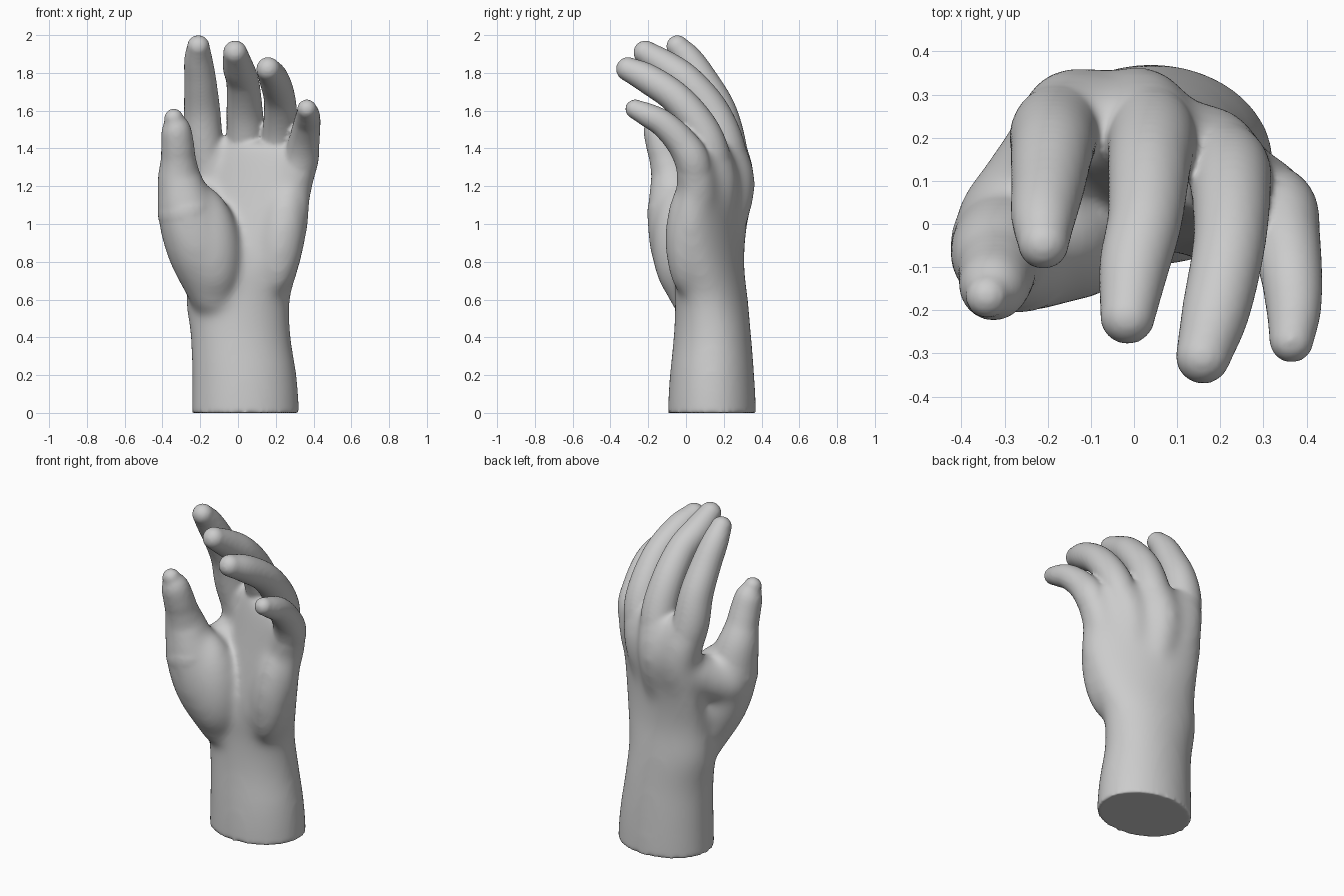
import bpy, bmesh, math
from mathutils import Vector, Matrix

if "Cube" in bpy.data.objects:
    bpy.data.objects.remove(bpy.data.objects["Cube"])

bm = bmesh.new()


def spline(pts, steps=6):
    """Catmull-Rom interpolation of tuples of any length."""
    p = [Vector(q) for q in pts]
    p = [2 * p[0] - p[1]] + p + [2 * p[-1] - p[-2]]
    out = []
    for i in range(1, len(p) - 2):
        a, b, c, d = p[i - 1:i + 3]
        for k in range(steps):
            t = k / steps
            out.append(0.5 * (2 * b + (c - a) * t + (2 * a - 5 * b + 4 * c - d) * t * t
                              + (3 * b - a - 3 * c + d) * t ** 3))
    return out + [p[-2]]


def skin(rings):
    """Closed solid through rings of points."""
    vs = [[bm.verts.new(c) for c in r] for r in rings]
    n = len(vs[0])
    for lo, hi in zip(vs, vs[1:]):
        for i in range(n):
            j = (i + 1) % n
            bm.faces.new((lo[i], lo[j], hi[j], hi[i]))
    bm.faces.new(vs[0][::-1])
    bm.faces.new(vs[-1])


def ball(center, radii, tilt=0):
    m = (Matrix.Translation(center) @ Matrix.Rotation(math.radians(tilt), 4, 'Y')
         @ Matrix.Diagonal((*radii, 1)))
    bmesh.ops.create_uvsphere(bm, u_segments=32, v_segments=16, radius=1, matrix=m)


def tube(pts, grow=0):
    """Round-ended tube; each point is x, y, z, radius."""
    path = spline(pts)
    rings = []
    for i, q in enumerate(path):
        tan = (path[min(i + 1, len(path) - 1)] - path[max(i - 1, 0)]).to_3d()
        rot = Vector((0, 0, 1)).rotation_difference(tan)
        q[3] += grow
        rings.append([q.to_3d() + rot @ Vector((q[3] * math.cos(a), q[3] * math.sin(a), 0))
                      for a in (math.tau * k / 28 for k in range(28))])
    skin(rings)
    for q in (path[0], path[-1]):
        ball(q.to_3d(), (q[3],) * 3)


def fuse(name, voxel, rounds, swell):
    """Turn the collected solids into one blended object."""
    bmesh.ops.recalc_face_normals(bm, faces=bm.faces)
    me = bpy.data.meshes.new(name)
    bm.to_mesh(me)
    bm.clear()
    ob = bpy.data.objects.new(name, me)
    bpy.context.collection.objects.link(ob)
    m = ob.modifiers.new("fuse", 'REMESH')
    m.mode, m.voxel_size, m.use_smooth_shade = 'VOXEL', voxel, True
    m = ob.modifiers.new("soften", 'SMOOTH')
    m.factor, m.iterations = .5, rounds
    if swell:
        m = ob.modifiers.new("swell", 'DISPLACE')
        m.strength, m.mid_level = swell, 0
    return ob


# forearm, wrist and palm: z, centre x, centre y, half width, half depth, turn
body = [(-.3, .04, .137, .28, .228, 0), (0, .04, .137, .28, .228, 0), (.2, .033, .138, .272, .218, 0),
        (.4, .015, .14, .26, .2, 0), (.6, .0, .135, .272, .185, -8), (.8, .035, .12, .30, .165, -18),
        (1.0, .06, .13, .33, .145, -24), (1.2, .075, .16, .335, .135, -27),
        (1.34, .085, .16, .315, .11, -27), (1.43, .08, .15, .26, .075, -27)]
rings = []
for z, cx, cy, a, b, deg in spline(body):
    c, s = math.cos(math.radians(deg)), math.sin(math.radians(deg))
    ring = []
    for k in range(64):
        u, v = a * math.cos(math.tau * k / 64), b * math.sin(math.tau * k / 64)
        ring.append((cx + u * c - v * s, cy + u * s + v * c, z))
    rings.append(ring)
skin(rings)

# finger paths from metacarpal to tip: index, middle, ring, little
fingers = [
    [(-.10, .2, .9, .08), (-.13, .25, 1.2, .11), (-.18, .215, 1.42, .1), (-.19, .17, 1.6, .092),
     (-.2, .085, 1.76, .081), (-.21, .015, 1.87, .071), (-.21, -.045, 1.94, .056)],
    [(.02, .2, .9, .08), (.01, .25, 1.2, .112), (.04, .205, 1.42, .1), (.035, .13, 1.6, .092),
     (.025, .01, 1.75, .083), (.0, -.1, 1.833, .077), (-.015, -.215, 1.908, .06)],
    [(.12, .14, .9, .08), (.165, .165, 1.2, .108), (.215, .13, 1.38, .095), (.225, .07, 1.52, .088),
     (.22, -.05, 1.665, .08), (.19, -.2, 1.768, .075), (.16, -.307, 1.82, .06)],
    [(.21, .06, .9, .08), (.28, .06, 1.17, .1), (.33, .035, 1.33, .09), (.35, -.03, 1.44, .078),
     (.365, -.12, 1.53, .068), (.37, -.2, 1.575, .06), (.365, -.27, 1.608, .048)]]
thumb = [(-.13, .04, .64, .13), (-.21, -.02, .86, .16), (-.27, -.05, 1.06, .152), (-.308, -.07, 1.23, .115),
         (-.316, -.1, 1.34, .09), (-.32, -.125, 1.42, .083), (-.328, -.15, 1.505, .073),
         (-.34, -.168, 1.56, .047)]

# soft palm mass: knuckles, thumb root, thumb web, pads
for f in fingers:
    tube(f[:3])
tube(thumb[:4])
tube([(-.28, 0, 1.02, .13), (-.22, .1, 1.06, .12), (-.16, .2, 1.12, .115)])
tube([(-.22, .01, .82, .12), (-.15, .08, .86, .13), (-.08, .15, .9, .12)])
ball((-.16, -.03, .9), (.165, .145, .31), -10)
ball((.23, .0, .92), (.115, .105, .3), 8)
palm = fuse("palm", .02, 24, .006)
soft = bpy.data.meshes.new_from_object(palm.evaluated_get(bpy.context.evaluated_depsgraph_get()))
bpy.data.objects.remove(palm)
bm.from_mesh(soft)

# flat cut at the bottom of the forearm
bmesh.ops.bisect_plane(bm, geom=bm.verts[:] + bm.edges[:] + bm.faces[:], plane_co=(0, 0, 0),
                       plane_no=(0, 0, 1), clear_inner=True)
bmesh.ops.holes_fill(bm, edges=[e for e in bm.edges if e.is_boundary], sides=0)

# fingers and thumb joined to the palm
for f in fingers:
    first = (*f[1][:3], f[1][3] - .015)
    tube([first] + f[2:], .004)
tube(thumb[2:], .004)
hand = fuse("hand", .0105, 7, 0)
